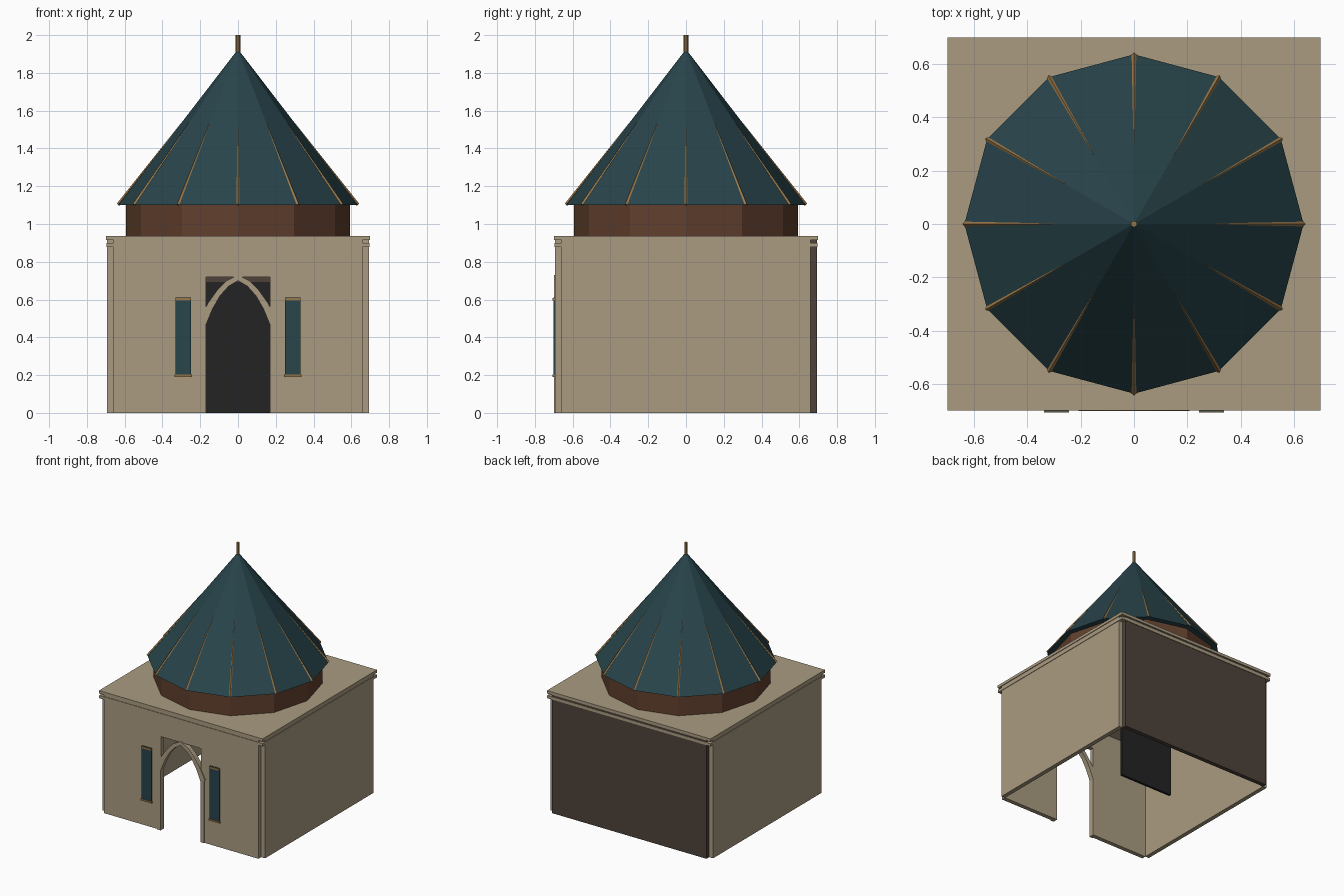
import bpy, bmesh, math
from mathutils import Vector, Matrix

if "Cube" in bpy.data.objects:
    bpy.data.objects.remove(bpy.data.objects["Cube"], do_unlink=True)


def material(name, rgb):
    m = bpy.data.materials.new(name)
    m.use_nodes = True
    m.diffuse_color = (*rgb, 1)
    m.node_tree.nodes["Principled BSDF"].inputs["Base Color"].default_value = (*rgb, 1)
    return m


STONE = material("sandstone", (0.40, 0.33, 0.22))
DARK_STONE = material("dark_stone", (0.075, 0.055, 0.042))
TEAL = material("teal_tile", (0.021, 0.058, 0.07))
BROWN = material("brown_wood", (0.12, 0.05, 0.026))
GOLD = material("old_gold", (0.33, 0.19, 0.065))
BLACK = material("black", (0.017, 0.017, 0.017))


def finish(name, bm, mat):
    bmesh.ops.recalc_face_normals(bm, faces=bm.faces)
    mesh = bpy.data.meshes.new(name)
    bm.to_mesh(mesh)
    bm.free()
    mesh.materials.append(mat)
    obj = bpy.data.objects.new(name, mesh)
    bpy.context.collection.objects.link(obj)
    return obj


def box(name, lo, hi, mat):
    lo, hi = Vector(lo), Vector(hi)
    bm = bmesh.new()
    bmesh.ops.create_cube(bm, size=1, matrix=Matrix.Translation((lo + hi) / 2)
                          @ Matrix.Diagonal((*(hi - lo), 1)))
    return finish(name, bm, mat)


def prism(name, outline, y0, y1, mat):
    """Extrude an x-z outline along y."""
    bm = bmesh.new()
    face = bm.faces.new([bm.verts.new((x, y0, z)) for x, z in outline])
    new = bmesh.ops.extrude_face_region(bm, geom=[face])["geom"]
    bmesh.ops.translate(bm, vec=(0, y1 - y0, 0),
                        verts=[v for v in new if isinstance(v, bmesh.types.BMVert)])
    return finish(name, bm, mat)


def cone(name, start, end, r0, r1, sides, mat):
    """Straight-sided tapered bar or cone between two points."""
    start, end = Vector(start), Vector(end)
    axis = end - start
    bm = bmesh.new()
    turn = axis.to_track_quat("Z", "Y").to_matrix().to_4x4()
    bmesh.ops.create_cone(bm, cap_ends=True, segments=sides, radius1=r0, radius2=r1,
                          depth=axis.length,
                          matrix=Matrix.Translation((start + end) / 2) @ turn)
    bmesh.ops.remove_doubles(bm, verts=bm.verts, dist=1e-5)
    return finish(name, bm, mat)


def mirrored(half):
    """Complete a left half path that ends on the centre line."""
    return half + [(-x, z) for x, z in reversed(half) if x != 0]


OUT, IN, TOP = 0.693, 0.66, 0.92

# Walls, open underneath and notched at the corners
front = mirrored([(-IN, 0), (-IN, TOP)])
opening = mirrored([(-0.17, 0), (-0.17, 0.72)])
prism("front_wall", front + opening[::-1], -OUT, -IN, STONE)
box("back_wall", (-IN, IN, 0), (IN, OUT, TOP), DARK_STONE)
for side, s in (("left", 1), ("right", -1)):
    x0, x1 = sorted((s * IN, s * OUT))
    box(side + "_wall", (x0, -IN, 0), (x1, IN, TOP), STONE)

# Flat roof and the band below it
box("flat_roof", (-0.698, -0.698, 0.915), (0.698, 0.698, 0.937), STONE)
box("cornice_band", (-0.697, -0.697, 0.878), (0.697, 0.697, 0.9), STONE)

# Pointed door surround
outer = mirrored([(-0.2, 0), (-0.2, 0.475), (-0.207, 0.49), (-0.16, 0.58),
                  (-0.11, 0.65), (-0.06, 0.7), (0, 0.73)])
inner = mirrored([(-0.17, 0), (-0.17, 0.465), (-0.135, 0.55), (-0.095, 0.62),
                  (-0.05, 0.67), (0, 0.7)])
prism("door_arch", outer + inner[::-1], -0.7, -0.662, STONE)

# Dark screen inside the hall
box("inner_screen", (-0.23, 0.12, 0), (0.23, 0.14, 0.69), BLACK)

# Tall windows with gold sills
for side, s in (("left", 1), ("right", -1)):
    c = s * 0.29
    box(side + "_window", (c - 0.041, -0.701, 0.2), (c + 0.041, -0.692, 0.61), TEAL)
    for part, z in (("sill", 0.19), ("lintel", 0.595)):
        w = 0.046 if part == "sill" else 0.042
        box(f"{side}_window_{part}", (c - w, -0.706, z), (c + w, -0.692, z + 0.013), GOLD)

# Twelve-sided drum and roof
SIDES, RADIUS, EAVE, APEX = 12, 0.635, 1.1, 1.925
cone("drum", (0, 0, 0.93), (0, 0, EAVE + 0.005), 0.592, 0.592, SIDES, BROWN)
cone("spire_roof", (0, 0, EAVE), (0, 0, APEX), RADIUS, 0, SIDES, TEAL)

# Gold ribs on the roof edges, fading into the tiles
for i in range(SIDES):
    a = math.tau * i / SIDES
    d = Vector((math.cos(a), math.sin(a), 0))
    low = d * RADIUS + Vector((0, 0, EAVE + 0.002))
    high = d * 0.3 + Vector((0, 0, 1.533))
    cone(f"roof_rib_{i + 1}", low, high, 0.009, 0.002, 4, GOLD)

# Finial
cone("finial", (0, 0, 1.9), (0, 0, 2), 0.012, 0.012, 8, GOLD)
